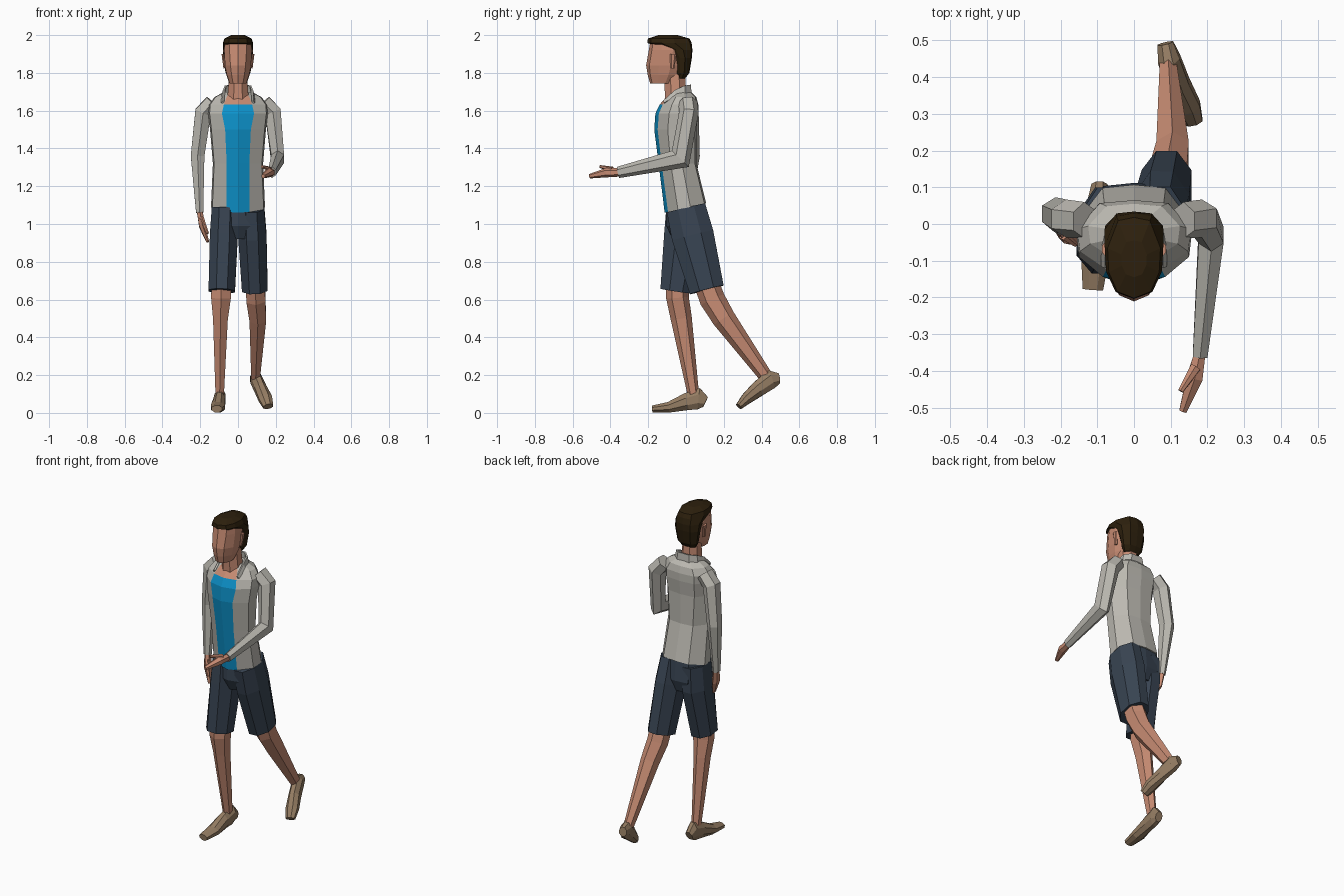
import bpy, bmesh, math
from mathutils import Vector


def mat(name, rgb):
    m = bpy.data.materials.new(name)
    m.diffuse_color = (*rgb, 1)
    return m


JACKET = mat("light grey cloth", (0.50, 0.485, 0.44))
SKIN = mat("skin", (0.57, 0.26, 0.17))
SHIRT = mat("blue cloth", (0.004, 0.29, 0.60))
NAVY = mat("dark blue cloth", (0.040, 0.058, 0.085))
HAIR = mat("dark brown hair", (0.026, 0.0145, 0.004))
SHOE = mat("brown leather", (0.30, 0.205, 0.125))


def loft(name, rings, *mats, closed=True):
    """Skin a list of equal-length point rings with flat faces."""
    bm = bmesh.new()
    vs = [[bm.verts.new(p) for p in r] for r in rings]
    n = len(vs[0])
    for a, b in zip(vs, vs[1:]):
        for i in range(n if closed else n - 1):
            j = (i + 1) % n
            bm.faces.new((a[i], a[j], b[j], b[i]))
    if closed:
        bm.faces.new(vs[0])
        bm.faces.new(vs[-1])
    bmesh.ops.recalc_face_normals(bm, faces=bm.faces)
    me = bpy.data.meshes.new(name)
    bm.to_mesh(me)
    bm.free()
    for m in mats:
        me.materials.append(m)
    ob = bpy.data.objects.new(name, me)
    bpy.context.collection.objects.link(ob)
    return ob


def tube(name, path, m, n=6):
    """Limb along path points (x, y, z, half width, half depth)."""
    c = [Vector(p[:3]) for p in path]
    ang = [(k + 0.5) * math.tau / n for k in range(n)]
    mx = max(math.cos(a) for a in ang)
    my = max(math.sin(a) for a in ang)
    rings = []
    for i, p in enumerate(path):
        t = Vector()
        if i > 0:
            t += (c[i] - c[i - 1]).normalized()
        if i < len(path) - 1:
            t += (c[i + 1] - c[i]).normalized()
        t.normalize()
        u = Vector((1, 0, 0))
        u = (u - t * u.dot(t)).normalized()
        v = t.cross(u)
        rings.append([c[i] + u * (p[3] * math.cos(a) / mx) + v * (p[4] * math.sin(a) / my)
                      for a in ang])
    return loft(name, rings, m)


def profile(z, w, yf, yb, s, tilt=0):
    """Symmetric horizontal section: half width, front, back, front panel half width."""
    d = yb - yf
    half = [(s, yf + .08 * d), (.95 * w, yf + .32 * d), (w, yf + .62 * d), (.6 * w, yb - .04 * d)]
    pts = [(0, yf)] + half + [(0, yb)] + [(-x, y) for x, y in reversed(half)]
    return [(x, y, z + tilt * y) for x, y in pts]


# Torso: open jacket, shirt panel and bare upper chest
torso = loft("jacket_and_shirt", [profile(*r) for r in (
    (1.085, .143, -.113, .107, .06, .22), (1.32, .133, -.145, .055, .06),
    (1.50, .148, -.168, .055, .068), (1.585, .158, -.162, .065, .085),
    (1.632, .155, -.140, .065, .075), (1.672, .125, -.105, .055, .06),
    (1.70, .072, -.075, .025, .04))], JACKET, SHIRT, SKIN)
for f in torso.data.polygons:
    if f.normal.y < -.2 and abs(f.center.x) < .05:
        f.material_index = 1 if f.center.z < 1.632 else 2

# Collar standing around the back of the neck
base = [(.085, -.115, 1.64), (.085, -.055, 1.675), (.075, -.005, 1.685), (.04, .025, 1.69)]
base += [(-x, y, z) for x, y, z in reversed(base)]
top = [(x * .88, y - .004, z + .012 + .035 * min(1, (y + .115) * 10)) for x, y, z in base]
collar = loft("collar", [base, top], JACKET, closed=False)
sol = collar.modifiers.new("thickness", 'SOLIDIFY')
sol.thickness = .01
sol.offset = 0

# Sleeves
tube("sleeve_bent_arm", [(.135, .01, 1.645, .04, .05), (.185, .015, 1.59, .044, .052),
                         (.210, -.03, 1.345, .034, .062), (.180, -.36, 1.273, .02, .03)], JACKET)
tube("sleeve_hanging_arm", [(-.135, .01, 1.645, .04, .05), (-.185, .015, 1.59, .044, .052),
                            (-.214, .028, 1.36, .036, .045), (-.203, -.005, 1.06, .019, .026)],
     JACKET)

# Hands and thumbs
tube("hand_forward", [(.18, -.35, 1.273, .015, .022), (.165, -.42, 1.272, .022, .025),
                      (.133, -.51, 1.253, .010, .012)], SKIN)
tube("thumb_forward", [(.168, -.39, 1.29, .014, .014), (.127, -.455, 1.304, .007, .008)], SKIN)
tube("hand_hanging", [(-.203, -.003, 1.07, .015, .022), (-.190, -.02, .99, .016, .034),
                      (-.160, -.045, .905, .007, .014)], SKIN)
tube("thumb_hanging", [(-.193, -.03, 1.035, .011, .014), (-.160, -.055, .95, .006, .008)], SKIN)

# Shorts: hips and two legs
loft("shorts_hips", [profile(*r) for r in (
    (1.09, .139, -.105, .10, .07, .2), (.99, .14, -.105, .112, .07),
    (.92, .08, -.07, .09, .05))], NAVY)
tube("shorts_front_leg", [(-.071, -.002, 1.085, .068, .102), (-.075, -.008, .94, .074, .108),
                          (-.086, -.053, .645, .070, .083)], NAVY, 8)
tube("shorts_rear_leg", [(.071, 0, 1.085, .068, .104), (.076, .035, .94, .075, .112),
                         (.089, .110, .652, .068, .092)], NAVY, 8)

# Legs
tube("front_leg", [(-.088, -.045, .74, .052, .060), (-.090, -.045, .61, .052, .060),
                   (-.093, -.025, .50, .039, .056), (-.097, .04, .09, .022, .030)], SKIN)
tube("rear_leg", [(.090, .095, .72, .052, .065), (.095, .140, .60, .050, .068),
                  (.105, .200, .50, .044, .062), (.093, .425, .19, .023, .036)], SKIN)

# Shoes, from heel to toe
tube("front_shoe", [(-.094, .104, .058, .022, .028), (-.095, .068, .075, .030, .056),
                    (-.099, .005, .060, .031, .046), (-.106, -.09, .030, .038, .028),
                    (-.112, -.178, .021, .028, .018)], SHOE, 8)
tube("rear_shoe", [(.085, .492, .183, .022, .027), (.095, .45, .178, .030, .050),
                   (.120, .38, .125, .032, .041), (.145, .32, .075, .036, .030),
                   (.160, .28, .034, .027, .018)], SHOE, 8)

# Neck and head
tube("neck", [(0, -.052, 1.62, .060, .058), (0, -.060, 1.79, .047, .055)], SKIN, 8)
loft("head", [profile(*r) for r in (
    (1.745, .046, -.190, -.060, .026), (1.79, .062, -.203, -.025, .034),
    (1.84, .072, -.211, .0, .04), (1.92, .076, -.197, .01, .045),
    (1.972, .070, -.188, .0, .045))], SKIN)

# Hair: full at the back, short fringe in front
loft("hair", [profile(*r) for r in (
    (1.77, .048, -.05, -.005, .03), (1.80, .066, -.055, .018, .045),
    (1.88, .079, -.065, .031, .06), (1.922, .080, -.095, .034, .06),
    (1.958, .080, -.204, .030, .05), (1.982, .072, -.202, .018, .045),
    (2.0, .035, -.145, -.045, .022))], HAIR)

# Ears
for side, s in (("left", -1), ("right", 1)):
    tube("ear_" + side, [(s * .080, -.068, 1.90, .007, .018),
                         (s * .071, -.072, 1.825, .006, .010)], SKIN)
